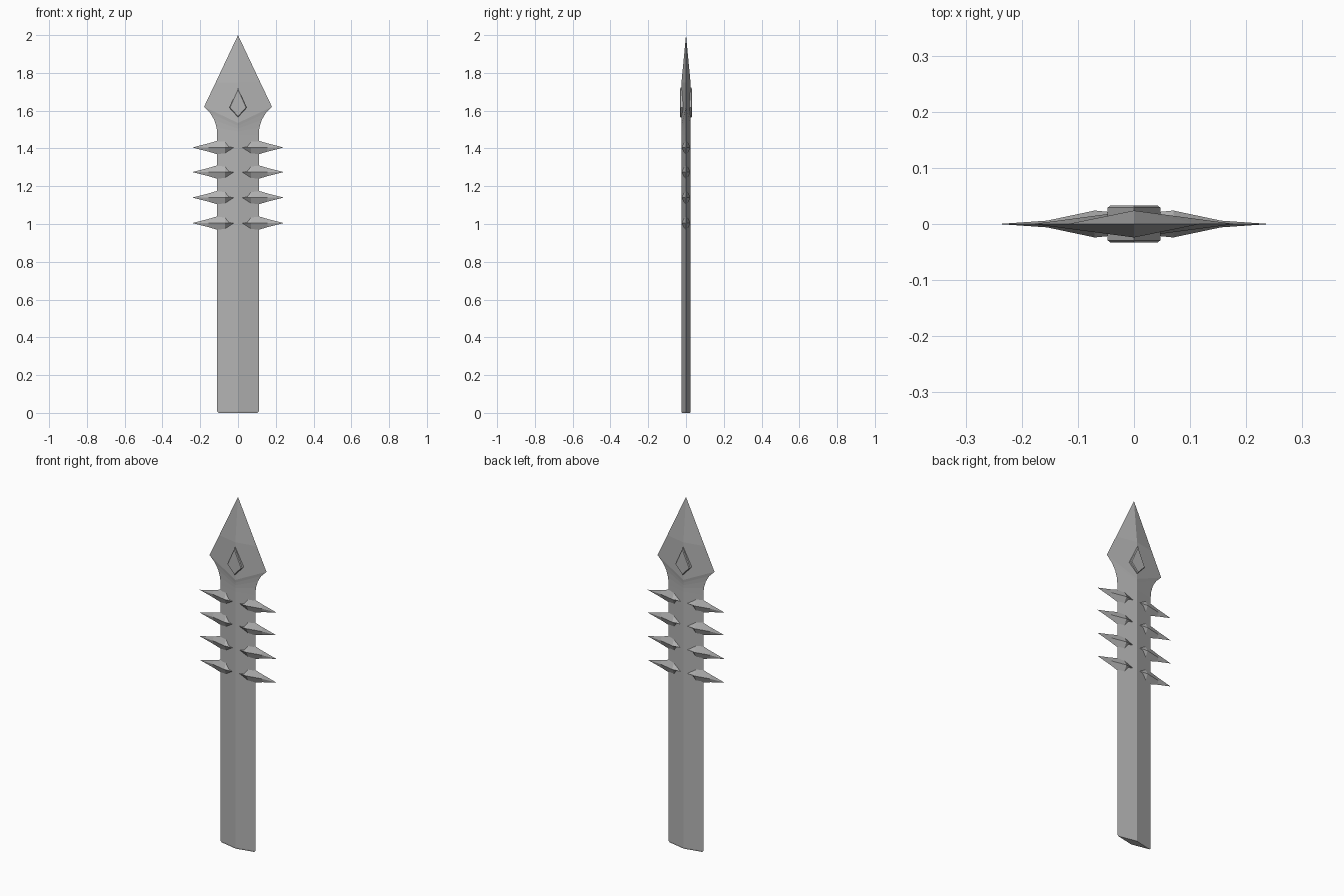
import bpy, bmesh

if "Cube" in bpy.data.objects:
    bpy.data.objects.remove(bpy.data.objects["Cube"])

steel = bpy.data.materials.new("grey steel")
steel.diffuse_color = (0.45, 0.45, 0.45, 1)
steel.use_nodes = True
steel.node_tree.nodes["Principled BSDF"].inputs["Base Color"].default_value = steel.diffuse_color


def finish(name, bm, smooth=None):
    bmesh.ops.remove_doubles(bm, verts=bm.verts, dist=1e-5)
    bmesh.ops.recalc_face_normals(bm, faces=bm.faces)
    me = bpy.data.meshes.new(name)
    bm.to_mesh(me)
    bm.free()
    me.materials.append(steel)
    ob = bpy.data.objects.new(name, me)
    bpy.context.collection.objects.link(ob)
    if smooth:
        bpy.context.view_layer.objects.active = ob
        ob.select_set(True)
        bpy.ops.object.shade_smooth_by_angle(angle=smooth)
        ob.select_set(False)
    return ob


def loft(bm, rings):
    """Skin a list of four-point rings; a single point makes a tip."""
    vs = [[bm.verts.new(p) for p in r] for r in rings]
    for a, b in zip(vs, vs[1:]):
        for i in range(4):
            j = (i + 1) % 4
            if len(a) == 1:
                bm.faces.new((a[0], b[i], b[j]))
            elif len(b) == 1:
                bm.faces.new((a[i], a[j], b[0]))
            else:
                bm.faces.new((a[i], a[j], b[j], b[i]))
    for r in (vs[0], vs[-1]):
        if len(r) == 4:
            bm.faces.new(r)


# Blade: diamond section; rows are edge x, edge z, ridge y, ridge z
rows = [(0.104, 0.0, 0.022, 0.0), (0.11, 0.008, 0.024, 0.008),
        (0.11, 1.47, 0.024, 1.47), (0.113, 1.51, 0.024, 1.49),
        (0.125, 1.55, 0.024, 1.505), (0.147, 1.587, 0.024, 1.52),
        (0.18, 1.62, 0.024, 1.535), (0.118, 1.75, 0.024, 1.75)]
bm = bmesh.new()
loft(bm, [[(x, 0, z), (0, y, rz), (-x, 0, z), (0, -y, rz)]
          for x, z, y, rz in rows] + [[(0, 0, 2)]])
finish("blade", bm)

# Barbs: four mirrored pairs, rows are x, half depth, half height
barb = [(0.02, 0.019, 0.006), (0.07, 0.024, 0.048), (0.155, 0.006, 0.022)]
for n, z in enumerate((1.005, 1.14, 1.275, 1.405)):
    for side, s in (("left", -1), ("right", 1)):
        bm = bmesh.new()
        loft(bm, [[(s * x, d, z), (s * x, 0, z + h), (s * x, -d, z), (s * x, 0, z - h)]
                  for x, d, h in barb] + [[(s * 0.242, 0, z)]])
        finish(f"{side}_barb_{n + 1}", bm)

# Kite-shaped inlay on both faces, with a small chamfer
def kite(k, y):
    c = 1.617
    return [(0.047 * k, y, c), (0, y, c + 0.105 * k), (-0.047 * k, y, c), (0, y, c - 0.052 * k)]

for name, s in (("front_inlay", -1), ("back_inlay", 1)):
    bm = bmesh.new()
    loft(bm, [kite(1, s * 0.012), kite(1, s * 0.029), kite(0.9, s * 0.033)])
    finish(name, bm)
